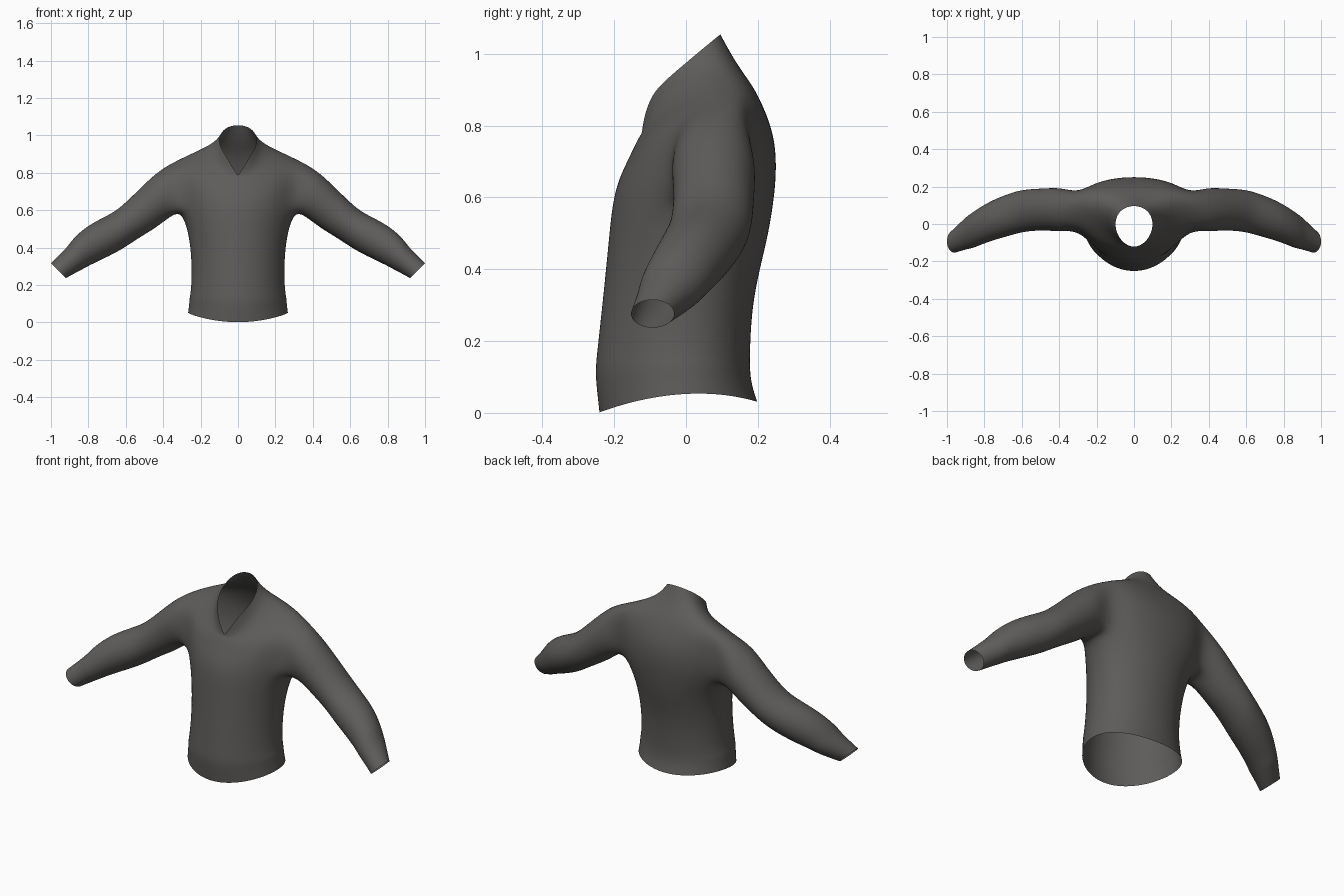
import bpy
import bmesh
from math import sin, cos, pi

default = bpy.data.objects.get("Cube")
if default:
    bpy.data.objects.remove(default)

SIDES = 16          # columns round the torso, column 0 at the front centre
ARM_SIDES = 10      # columns round each sleeve
ARM_RINGS = (6, 9)  # torso rings that bound the armholes

# Torso rings from hem to neck base:
# front y, front z, half width, side y, side z, back y, back z
torso = [
    (-.24, 0, .27, -.01, .055, .197, .03),
    (-.247, .06, .264, -.01, .10, .182, .075),
    (-.252, .115, .262, -.01, .135, .177, .115),
    (-.247, .165, .253, -.01, .175, .176, .16),
    (-.23, .32, .249, 0, .30, .183, .32),
    (-.215, .47, .262, .02, .46, .225, .48),
    (-.205, .58, .305, .06, .60, .243, .59),
    (-.187, .65, .325, .075, .68, .251, .68),
    (-.162, .70, .335, .08, .78, .245, .77),
    (-.143, .74, .325, .09, .87, .215, .85),
    (-.13, .765, .215, .075, .912, .185, .91),
    (-.122, .775, .13, .035, .945, .14, .97),
]
collar_rim = (-.12, .87, .10, 0, .975, .095, 1.055)
NECK_DIP = .085

# Sleeve rings from shoulder to cuff:
# top x, top z, underside x, underside z, front y, back y
sleeve = [
    (.42, .815, .365, .565, -.042, .195),
    (.52, .72, .44, .505, -.032, .19),
    (.63, .61, .55, .44, -.04, .185),
    (.70, .57, .62, .39, -.06, .165),
    (.80, .52, .72, .34, -.088, .125),
    (.87, .46, .795, .305, -.115, .08),
    (.905, .415, .83, .285, -.13, .055),
    (.925, .39, .85, .275, -.132, .04),
    (1.0, .315, .92, .237, -.153, -.033),
]


def blend(front, side, back, c):
    """Curve through front (c=1), side (c=0) and back (c=-1)."""
    return side + (front - back) / 2 * c + ((front + back) / 2 - side) * c * c


def torso_ring(bm, row, dip=0):
    yf, zf, rx, ys, zs, yb, zb = row
    ring = []
    for k in range(SIDES):
        a = 2 * pi * k / SIDES
        a -= .12 * sin(2 * a)      # widen the side columns for the armholes
        c = cos(a)
        y = ys + (blend(yf, ys, yb, c) - ys) * 1.02
        z = blend(zf, zs, zb, c) - dip * max(c, 0) ** 12
        ring.append(bm.verts.new((rx * 1.025 * sin(a), y, z)))
    return ring


def sleeve_ring(bm, row, side):
    xt, zt, xb, zb, yf, yb = row
    grow = 1.066 / 2
    ring = []
    for j in range(ARM_SIDES):
        a = 2 * pi * j / ARM_SIDES
        u, v = cos(a) * grow, sin(a) * grow
        ring.append(bm.verts.new((side * ((xt + xb) / 2 + (xt - xb) * u),
                                  (yf + yb) / 2 - (yb - yf) * v,
                                  (zt + zb) / 2 + (zt - zb) * u)))
    return ring


def bridge(bm, low, high, skip=(), flip=False):
    n = len(low)
    for k in range(n):
        if k in skip:
            continue
        m = (k + 1) % n
        quad = [low[k], low[m], high[m], high[k]]
        bm.faces.new(quad[::-1] if flip else quad)


bm = bmesh.new()
crease = bm.verts.layers.float.new("crease_vert")

# Body and collar
rings = [torso_ring(bm, row) for row in torso]
rings.append(torso_ring(bm, collar_rim, NECK_DIP))
first, last = ARM_RINGS
front, mid, back = SIDES // 4 - 1, SIDES // 4, SIDES // 4 + 1
holes = (front, mid, SIDES - back, SIDES - mid)
for i in range(len(rings) - 1):
    bridge(bm, rings[i], rings[i + 1], holes if first <= i < last else ())

# Pointed bottom of the V neck
rings[-1][0][crease] = 1.0

# Sleeves grown out of the armholes
for side in (1, -1):
    def at(ring, column):
        return rings[ring][column if side > 0 else SIDES - column]

    loop = [at(last, mid)]
    loop += [at(r, front) for r in range(last, first - 1, -1)]
    loop += [at(first, mid)]
    loop += [at(r, back) for r in range(first, last + 1)]
    for row in sleeve:
        ring = sleeve_ring(bm, row, side)
        bridge(bm, loop, ring, flip=side < 0)
        loop = ring

# Loose vertices inside the armholes
bmesh.ops.delete(bm, geom=[v for v in bm.verts if not v.link_faces], context='VERTS')

for face in bm.faces:
    face.smooth = True

mesh = bpy.data.meshes.new("sweater")
bm.to_mesh(mesh)
bm.free()
sweater = bpy.data.objects.new("sweater", mesh)
bpy.context.scene.collection.objects.link(sweater)

subsurf = sweater.modifiers.new("smooth_cloth", 'SUBSURF')
subsurf.levels = subsurf.render_levels = 3

# Cloth colour
cloth = bpy.data.materials.new("charcoal grey cloth")
colour = (.112, .107, .102, 1)
cloth.use_nodes = True
cloth.diffuse_color = colour
cloth.node_tree.nodes["Principled BSDF"].inputs["Base Color"].default_value = colour
mesh.materials.append(cloth)
